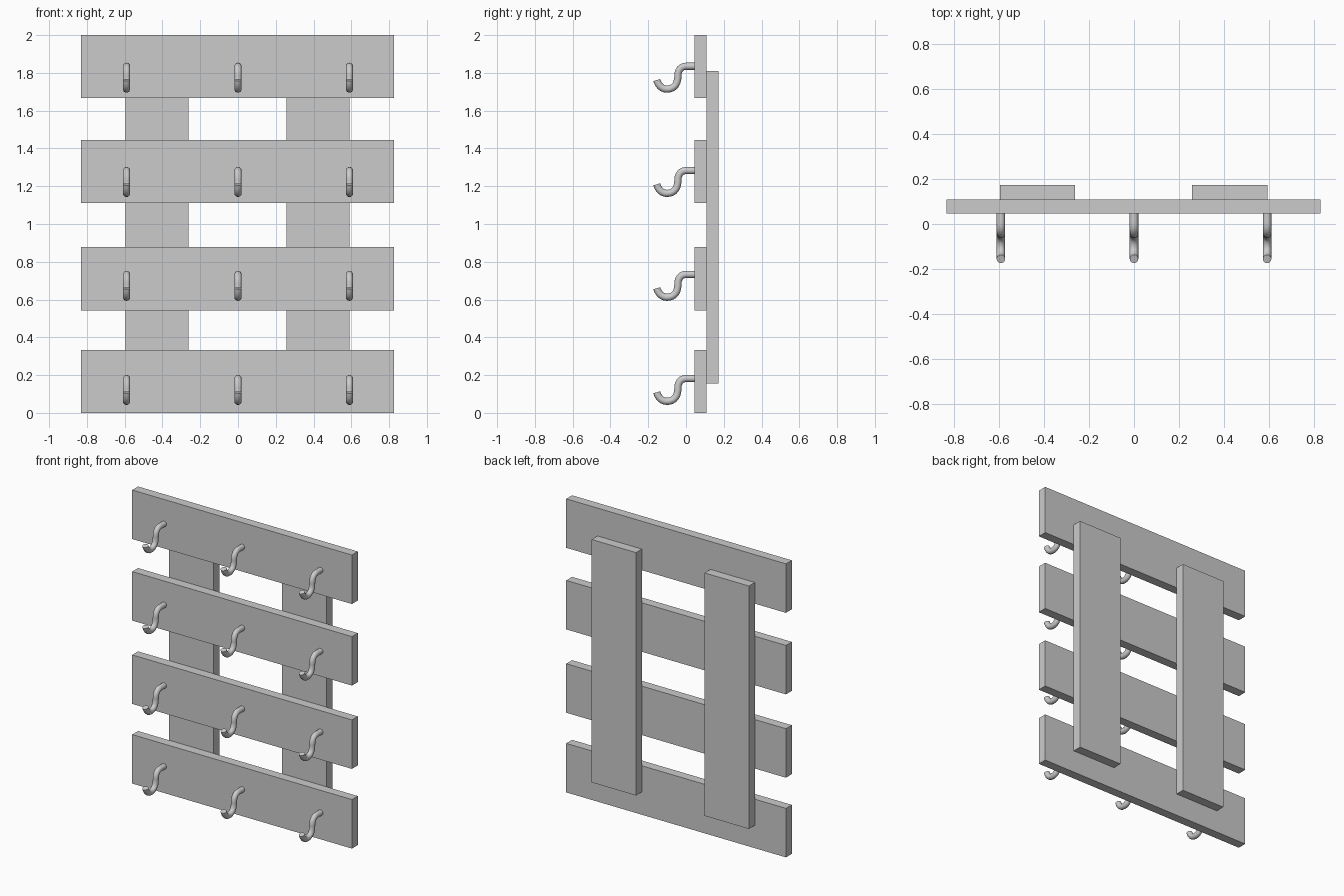
import bpy
from mathutils import Vector

if "Cube" in bpy.data.objects:
    bpy.data.objects.remove(bpy.data.objects["Cube"])


def box(name, x0, x1, y0, y1, z0, z1):
    bpy.ops.mesh.primitive_cube_add(size=1)
    o = bpy.context.object
    o.name = name
    for v in o.data.vertices:
        v.co = ((x0 + x1) / 2 + v.co.x * (x1 - x0),
                (y0 + y1) / 2 + v.co.y * (y1 - y0),
                (z0 + z1) / 2 + v.co.z * (z1 - z0))
    return o


# horizontal boards
for i, z in enumerate((0.0, 0.543, 1.111, 1.667)):
    box(f"board_{i + 1}", -0.83, 0.827, 0.046, 0.109, z, z + 0.334)

# vertical back slats
for side, x in (("left", -0.595), ("right", 0.257)):
    box(f"back_slat_{side}", x, x + 0.334, 0.109, 0.172, 0.155, 1.811)

# hook path: point, left handle, right handle as (y, z) from the mounting height
PATH = [
    ((0.050, 0.000), (0.060, 0.000), (0.030, 0.000)),
    ((0.000, 0.000), (0.020, 0.000), (-0.027, 0.000)),
    ((-0.043, -0.048), (-0.043, -0.022), (-0.043, -0.058)),
    ((-0.045, -0.072), (-0.043, -0.062), (-0.049, -0.102)),
    ((-0.101, -0.121), (-0.070, -0.121), (-0.130, -0.121)),
    ((-0.155, -0.073), (-0.148, -0.097), (-0.158, -0.064)),
]


def make_hook():
    cu = bpy.data.curves.new("hook", 'CURVE')
    cu.dimensions = '3D'
    cu.fill_mode = 'FULL'
    cu.bevel_depth = 0.019
    cu.bevel_resolution = 6
    cu.resolution_u = 6
    cu.use_fill_caps = True
    sp = cu.splines.new('BEZIER')
    sp.bezier_points.add(len(PATH) - 1)
    for bp, (c, l, r) in zip(sp.bezier_points, PATH):
        bp.handle_left_type = bp.handle_right_type = 'FREE'
        bp.co = Vector((0, *c))
        bp.handle_left = Vector((0, *l))
        bp.handle_right = Vector((0, *r))
    o = bpy.data.objects.new("hook", cu)
    bpy.context.collection.objects.link(o)
    bpy.ops.object.select_all(action='DESELECT')
    o.select_set(True)
    bpy.context.view_layer.objects.active = o
    bpy.ops.object.convert(target='MESH')
    o = bpy.context.object
    bpy.ops.object.shade_smooth_by_angle()
    return o


# three hooks per board
first = make_hook()
for row, z in enumerate((0.182, 0.733, 1.283, 1.835)):
    for col, x in enumerate((-0.59, 0.0, 0.59)):
        o = first
        if row or col:
            o = first.copy()
            bpy.context.collection.objects.link(o)
        o.name = f"hook_{row + 1}_{col + 1}"
        o.location = (x, 0, z)
